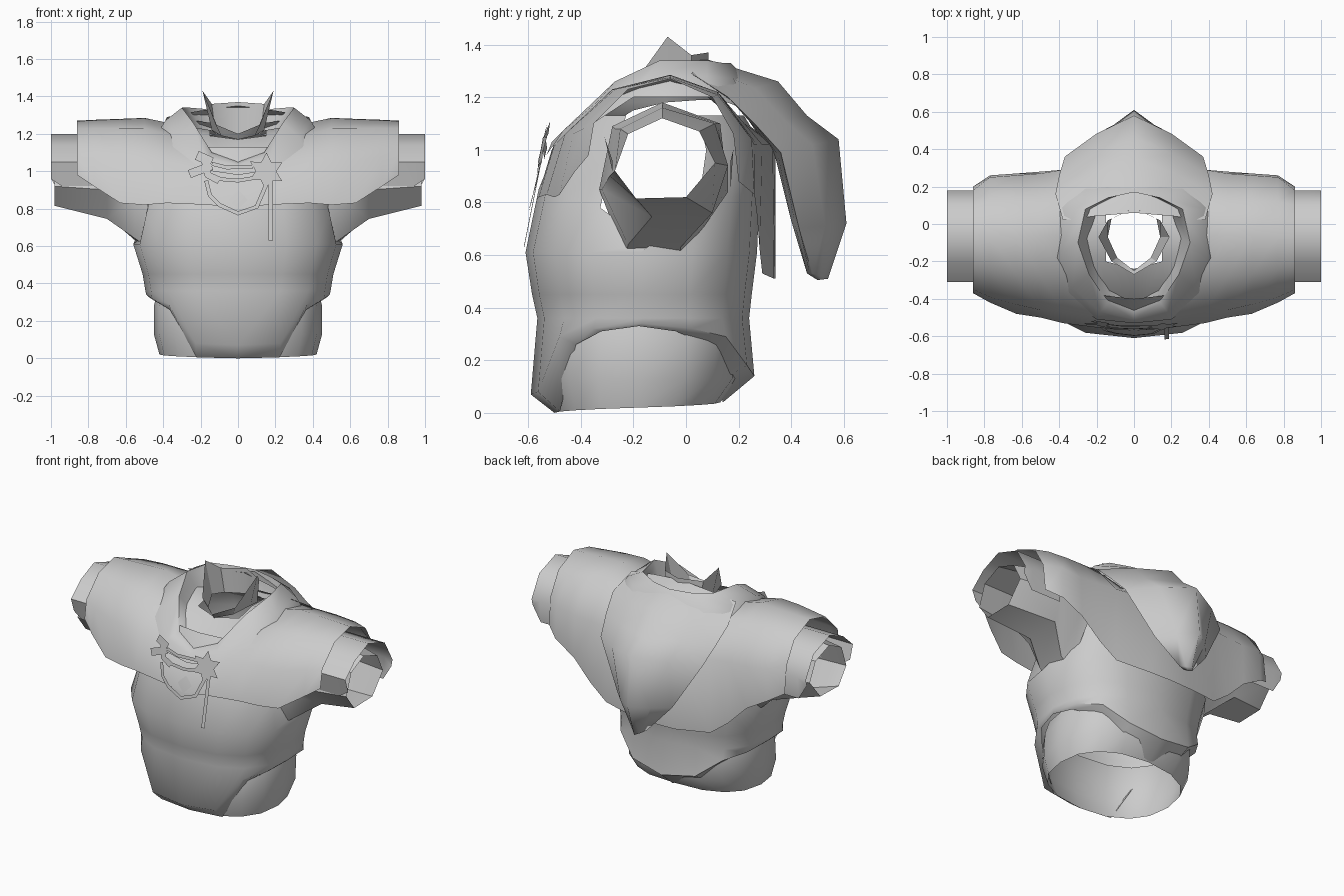
import bpy
import bmesh
from math import sin, cos, pi
from mathutils import Vector

cube = bpy.data.objects.get("Cube")
if cube:
    bpy.data.objects.remove(cube)

grey = bpy.data.materials.new("cloth grey")
grey.use_nodes = True
tone = (0.6, 0.6, 0.6, 1)
grey.diffuse_color = tone
grey.node_tree.nodes["Principled BSDF"].inputs["Base Color"].default_value = tone


def finish(name, bm, mirror=True, angle=45):
    """Turn a bmesh into a shaded, optionally mirrored object."""
    bmesh.ops.recalc_face_normals(bm, faces=bm.faces)
    mesh = bpy.data.meshes.new(name)
    bm.to_mesh(mesh)
    bm.free()
    mesh.materials.append(grey)
    obj = bpy.data.objects.new(name, mesh)
    bpy.context.collection.objects.link(obj)
    if mirror:
        mod = obj.modifiers.new("Mirror", 'MIRROR')
        mod.use_clip = True
        mod.merge_threshold = 0.002
    bpy.ops.object.select_all(action='DESELECT')
    obj.select_set(True)
    bpy.context.view_layer.objects.active = obj
    bpy.ops.object.shade_smooth_by_angle(angle=angle * pi / 180)
    return obj


def loft(name, rows, closed=False, skip=(), angle=45):
    """Skin rows of points; skip lists (row, column) quads left open."""
    bm = bmesh.new()
    grid = [[bm.verts.new(p) for p in row] for row in rows]
    n = len(rows[0])
    for i in range(len(rows) - 1):
        for j in range(n if closed else n - 1):
            if (i, j) not in skip:
                k = (j + 1) % n
                bm.faces.new((grid[i][j], grid[i][k], grid[i + 1][k], grid[i + 1][j]))
    return finish(name, bm, angle=angle)


def half_ring(width, front, back, height, n=9):
    """Half of a rounded body section, from front to back."""
    mid, depth = (front + back) / 2, (back - front) / 2
    row = []
    for i in range(n):
        t = pi * i / (n - 1)
        x = width * abs(sin(t)) ** 0.8 if 0 < i < n - 1 else 0
        c = cos(t)
        y = mid - depth * (abs(c) ** 0.85) * (1 if c > 0 else -1)
        row.append((x, y, height(i) if callable(height) else height))
    return row


def section(x, pts):
    """Place a (y, z) outline at a given x."""
    return [(x, y, z) for y, z in pts]


# Inner tunic skirt, open below
loft("lower_tunic", [
    half_ring(0.42, -0.50, 0.13, lambda i: 0.005 * i),
    half_ring(0.45, -0.54, 0.20, 0.13),
    half_ring(0.45, -0.53, 0.21, 0.28),
    half_ring(0.43, -0.50, 0.20, 0.36)])

# Outer jacket: hem dips at front and back, armholes left open at the sides
hem = (0, .005, .26, .31, .33, .31, .27, .12, .04)
fold = (.07, .08, .29, .32, .34, .32, .29, .18, .14)
top = (.85, .84, .82, .78, .64, .78, .82, .84, .85)
loft("jacket_body", [
    half_ring(0.48, -0.50, 0.14, lambda i: hem[i]),
    half_ring(0.49, -0.59, 0.26, lambda i: fold[i]),
    half_ring(0.495, -0.565, 0.24, lambda i: max(.36, hem[i])),
    half_ring(0.51, -0.585, 0.25, 0.45),
    half_ring(0.56, -0.61, 0.27, 0.61),
    half_ring(0.52, -0.56, 0.28, lambda i: top[i]),
    half_ring(0.46, -0.50, 0.30, 1.0),
    half_ring(0.40, -0.40, 0.22, 1.13)],
    skip={(r, c) for r in (5, 6) for c in (3, 4)}, angle=60)

# Tapered sleeves, hollow, with a gusset under the arm
loft("sleeve", [
    section(0.48, [(-.33, .85), (-.23, .59), (-.02, .58), (.16, .84), (.13, 1.1), (-.09, 1.18), (-.28, 1.09)]),
    section(0.55, [(-.32, .85), (-.22, .64), (-.02, .63), (.16, .86), (.12, 1.1), (-.09, 1.17), (-.27, 1.08)]),
    section(0.70, [(-.29, .90), (-.13, .745), (.10, .76), (.16, .94), (.11, 1.1), (-.09, 1.16), (-.25, 1.08)]),
    section(0.98, [(-.27, .92), (-.19, .815), (0, .82), (.11, .95), (.05, 1.07), (-.09, 1.12), (-.22, 1.06)])],
    closed=True, angle=40)

# Open cuff arching over the sleeve end
cuff = [(-.28, .92), (-.31, 1.05), (-.21, 1.14), (-.07, 1.2), (.1, 1.14), (.18, 1.0), (.17, .86)]
loft("cuff_flap", [section(0.72, cuff), section(0.94, cuff),
                   section(1.0, [(y, max(z, .96)) for y, z in cuff])])

# Shoulder mantle: arches running from front hem to back hem
arches = [
    (0.0, [(-.57, .80), (-.51, 1.0), (-.24, 1.17), (-.07, 1.2), (.09, 1.2), (.34, 1.02), (.34, .51)]),
    (0.15, [(-.56, .82), (-.5, 1.02), (-.2, 1.19), (-.07, 1.22), (.06, 1.22), (.33, 1.02), (.335, .51)]),
    (0.38, [(-.53, .83), (-.47, 1.05), (-.28, 1.2), (-.06, 1.26), (.12, 1.22), (.29, 1.02), (.29, .53)]),
    (0.50, [(-.50, .82), (-.46, 1.06), (-.28, 1.23), (-.06, 1.285), (.12, 1.22), (.27, 1.02), (.28, .62)]),
    (0.63, [(-.48, .83), (-.43, 1.06), (-.27, 1.23), (-.06, 1.28), (.12, 1.22), (.26, 1.02), (.27, .75)]),
    (0.77, [(-.42, .92), (-.39, 1.08), (-.24, 1.23), (-.06, 1.275), (.12, 1.21), (.25, 1.04), (.26, .83)]),
    (0.86, [(-.37, .98), (-.35, 1.1), (-.22, 1.23), (-.06, 1.27), (.1, 1.2), (.18, 1.06), (.2, .88)])]
loft("shoulder_mantle", [section(*a) for a in arches], skip={(0, 2), (0, 3)}, angle=55)

# Rolled cowl around the neck
loft("cowl", [
    [(0, -.53, .98), (.2, -.51, 1.01), (.37, -.40, 1.07), (.43, -.2, 1.2), (.41, .1, 1.2), (.3, .24, 1.15), (0, .28, 1.15)],
    [(0, -.51, 1.03), (.18, -.47, 1.07), (.33, -.34, 1.18), (.39, -.16, 1.27), (.37, .08, 1.28), (.25, .18, 1.27), (0, .22, 1.28)],
    [(0, -.46, 1.05), (.14, -.42, 1.1), (.24, -.27, 1.26), (.3, -.1, 1.34), (.26, .08, 1.34), (.14, .14, 1.33), (0, .17, 1.33)],
    [(0, -.41, 1.04), (.13, -.34, 1.1), (.21, -.22, 1.18), (.26, -.08, 1.25), (.21, .08, 1.26), (.1, .14, 1.26), (0, .17, 1.26)],
    [(0, -.35, 1.07), (.12, -.28, 1.1), (.19, -.2, 1.15), (.22, -.08, 1.18), (.19, .06, 1.19), (.1, .11, 1.19), (0, .13, 1.19)]],
    angle=55)

# Hanging hood: ridge point, side point, underside point per station
stations = [
    ((.06, 1.35), (.38, .02, 1.29), (.10, 1.24)),
    ((.35, 1.26), (.42, .16, 1.20), (.25, 1.12)),
    ((.46, 1.13), (.40, .26, 1.10), (.28, 1.05)),
    ((.58, 1.04), (.37, .36, .99), (.34, .97)),
    ((.61, .72), (.20, .43, .70), (.40, .73)),
    ((.54, .51), (.05, .48, .53), (.46, .53))]
hood = []
for (ry, rz), (sx, sy, sz), (uy, uz) in stations:
    hood.append([(0, ry, rz), (sx * .55, ry * .55 + sy * .45, rz * .55 + sz * .45),
                 (sx, sy, sz), (sx * .5, (sy + uy) / 2, (sz + uz) / 2), (0, uy, uz)])
hood.append([(0, .50, .505)] * 5)
loft("hood", hood, angle=60)

# Stand collar with pointed sides and a low front
loft("collar", [
    [(0, -.25, 1.17), (.09, -.18, 1.19), (.14, -.07, 1.22), (.12, .03, 1.2), (0, .09, 1.2)],
    [(0, -.27, 1.2), (.12, -.2, 1.25), (.19, -.07, 1.43), (.14, .02, 1.36), (0, .085, 1.37)]],
    angle=25)


# Thin chest clasp and its cords, following the slope of the chest
def chest_point(x, z):
    return Vector((x, -0.625 + (z - 0.63) * 0.2 + 0.3 * x * x, z))


def cord(name, path, width):
    bm = bmesh.new()
    pts = [Vector(p) for p in path]
    pairs = []
    for i, p in enumerate(pts):
        d = (pts[min(i + 1, len(pts) - 1)] - pts[max(i - 1, 0)]).normalized()
        side = Vector((-d.y, d.x)) * width / 2
        pairs.append([bm.verts.new(chest_point(*q)) for q in (p - side, p + side)])
    for a, b in zip(pairs, pairs[1:]):
        bm.faces.new((a[0], a[1], b[1], b[0]))
    finish(name, bm, mirror=False)


cord("clasp_toggle", [(-.22, 1.085), (-.14, 1.05)], 0.05)
cord("clasp_lower_toggle", [(-.26, .985), (-.14, 1.03)], 0.045)
cord("clasp_stem", [(-.18, 1.07), (-.16, .98), (-.1, .95)], 0.04)
cord("clasp_band", [(-.14, 1.04), (-.06, 1.02), (.08, 1.025)], 0.02)
cord("clasp_lower_band", [(-.12, .96), (0, .95), (.09, .965)], 0.02)
cord("hanging_loop", [(-.17, .95), (-.15, .87), (-.1, .82), (0, .775), (.1, .81), (.16, .95)], 0.022)
cord("hanging_strap", [(.175, .97), (.175, .63)], 0.022)

# Notched clasp plate
bm = bmesh.new()
star = []
for i in range(12):
    r = 0.1 if i % 2 == 0 else 0.055
    a = 2 * pi * i / 12 + 0.5
    star.append(bm.verts.new(chest_point(.15 + r * cos(a), 1.0 + r * sin(a)) + Vector((0, -.004, 0))))
bm.faces.new(star)
finish("clasp_plate", bm, mirror=False)
